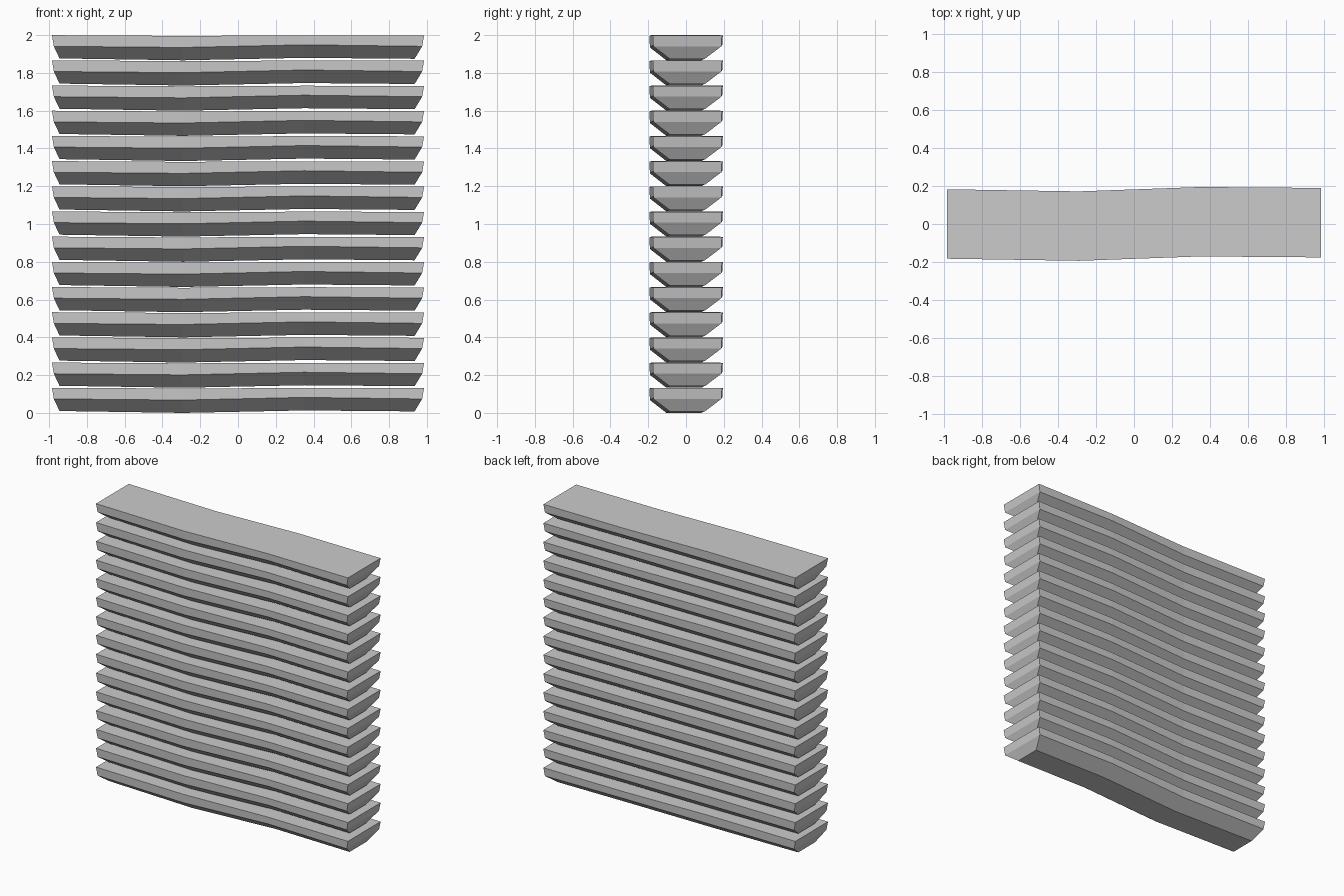
import bpy
import bmesh

if "Cube" in bpy.data.objects:
    bpy.data.objects.remove(bpy.data.objects["Cube"])

PITCH = 2.0 / 15

# Stations along the slat: x at top, middle and bottom, y sway, and top, middle, bottom heights
stations = [
    ((-0.985, -0.975, -0.945), 0.000, (0.133, 0.074, 0.010)),
    ((-0.290, -0.290, -0.290), -0.011, (0.129, 0.068, 0.000)),
    ((0.350, 0.350, 0.350), 0.012, (0.132, 0.082, 0.013)),
    ((0.985, 0.975, 0.935), 0.007, (0.131, 0.074, 0.008)),
]
half_widths = (0.183, 0.180, 0.093)

# One slightly wavy slat with a chamfered underside
bm = bmesh.new()
rings = []
for xs, sway, zs in stations:
    front = [bm.verts.new((x, sway - w, z)) for x, w, z in zip(xs, half_widths, zs)]
    back = [bm.verts.new((x, sway + w, z)) for x, w, z in zip(xs, half_widths, zs)]
    rings.append(front + back[::-1])

# Long sides between neighbouring stations
for a, b in zip(rings, rings[1:]):
    for i in range(6):
        j = (i + 1) % 6
        bm.faces.new((a[i], a[j], b[j], b[i]))

# End faces, creased at mid height
for r in (rings[0], rings[-1]):
    bm.faces.new((r[0], r[1], r[4], r[5]))
    bm.faces.new((r[1], r[2], r[3], r[4]))
bmesh.ops.recalc_face_normals(bm, faces=bm.faces)

mesh = bpy.data.meshes.new("slat")
bm.to_mesh(mesh)
bm.free()

# Stack of fifteen identical slats
for n in range(15):
    slat = bpy.data.objects.new(f"slat_{n + 1}", mesh)
    slat.location.z = n * PITCH
    bpy.context.collection.objects.link(slat)
